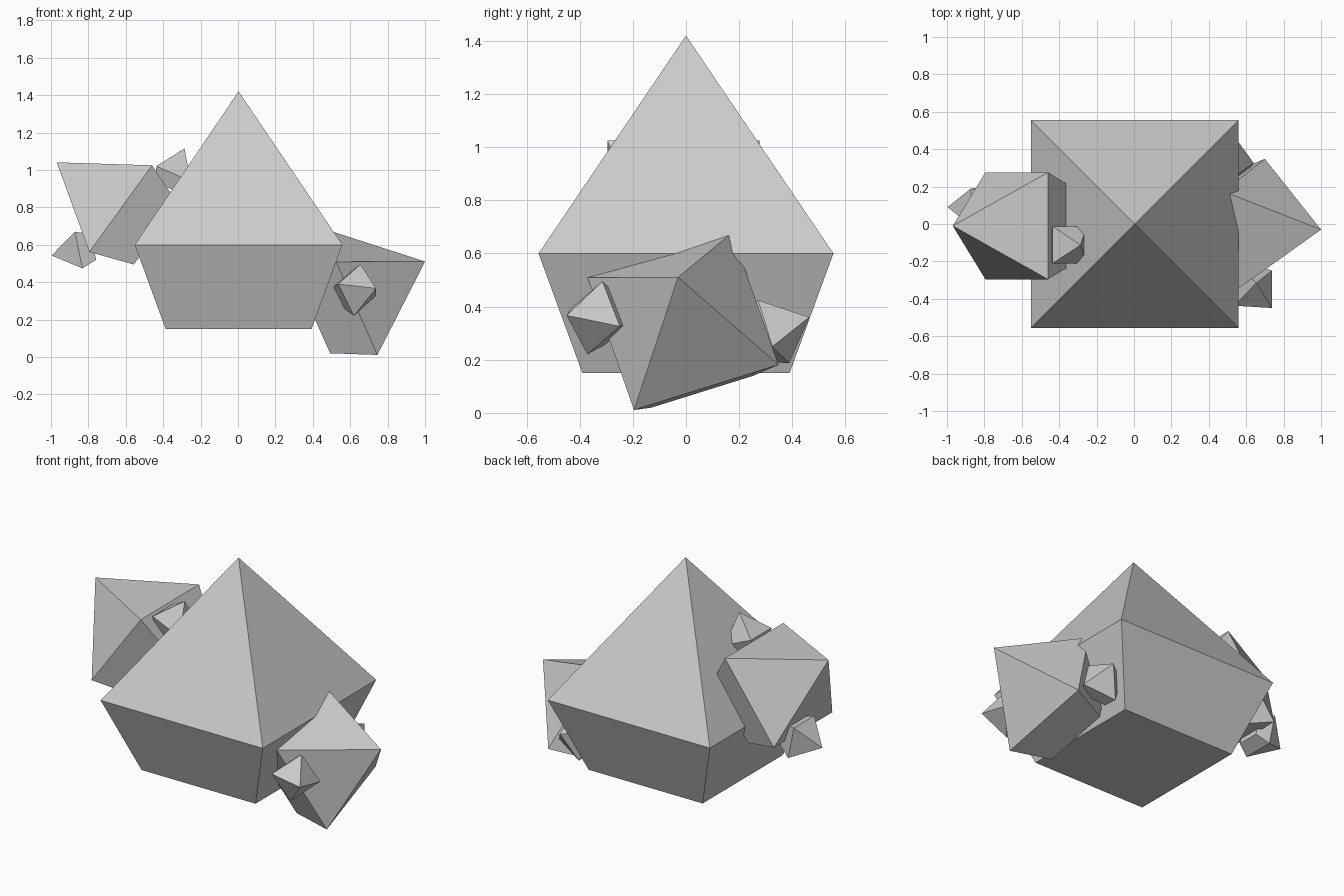
import bpy
import bmesh
from mathutils import Vector, Matrix

if "Cube" in bpy.data.objects:
    bpy.data.objects.remove(bpy.data.objects["Cube"])

# Shared crystal profile: half-width and height of each ring, measured from the girdle
BASE_HALF, BASE_Z = 0.39, -0.45
GIRDLE_HALF = 0.555
TIP_Z = 0.82
CORNERS = [(-1, -1), (1, -1), (1, 1), (-1, 1)]


def crystal(name, girdle_center, axis, edge, scale):
    """Four-sided crystal: tapered block below the girdle, pyramid above it."""
    bm = bmesh.new()
    base = [bm.verts.new((x * BASE_HALF, y * BASE_HALF, BASE_Z)) for x, y in CORNERS]
    girdle = [bm.verts.new((x * GIRDLE_HALF, y * GIRDLE_HALF, 0)) for x, y in CORNERS]
    tip = bm.verts.new((0, 0, TIP_Z))
    bm.faces.new(base[::-1])
    for i in range(4):
        j = (i + 1) % 4
        bm.faces.new((base[i], base[j], girdle[j], girdle[i]))
        bm.faces.new((girdle[i], girdle[j], tip))
    mesh = bpy.data.meshes.new(name)
    bm.to_mesh(mesh)
    bm.free()

    # Orient: local z along the axis, local x along a girdle edge
    z = Vector(axis).normalized()
    x = Vector(edge)
    x = (x - z * x.dot(z)).normalized()
    rot = Matrix((x, z.cross(x), z)).transposed().to_4x4()
    obj = bpy.data.objects.new(name, mesh)
    bpy.context.collection.objects.link(obj)
    obj.matrix_world = Matrix.Translation(girdle_center) @ rot @ Matrix.Scale(scale, 4)
    return obj


MEDIUM, SMALL = 0.515, 0.18

# Main crystal
crystal("main_crystal", (0.003, 0, 0.6), (0, 0, 1), (1, 0, 0), 1.0)

# Medium crystals growing from the left and right faces
crystal("left_crystal", (-0.627, -0.01, 0.793), (-0.81, 0, 0.586), (0, 1, 0), MEDIUM)
crystal("right_crystal", (0.612, -0.011, 0.345), (0.919, -0.045, 0.391),
        (-0.069, 0.951, 0.302), MEDIUM)

# Small crystals growing from the medium ones
crystal("left_lower_bud", (-0.852, 0.09, 0.572), (-0.98, 0, -0.2), (0, 1, 0), SMALL)
crystal("left_upper_bud", (-0.345, -0.112, 0.98), (0.4, 0, 0.916), (0, 1, 0), SMALL)
crystal("right_front_bud", (0.637, -0.343, 0.358), (0.69, -0.72, 0.06),
        (-0.085, -0.06, 0.165), SMALL)
crystal("right_back_bud", (0.511, 0.33, 0.306), (0.195, 0.908, 0.368),
        (0.9, -0.3, 0.32), SMALL)
